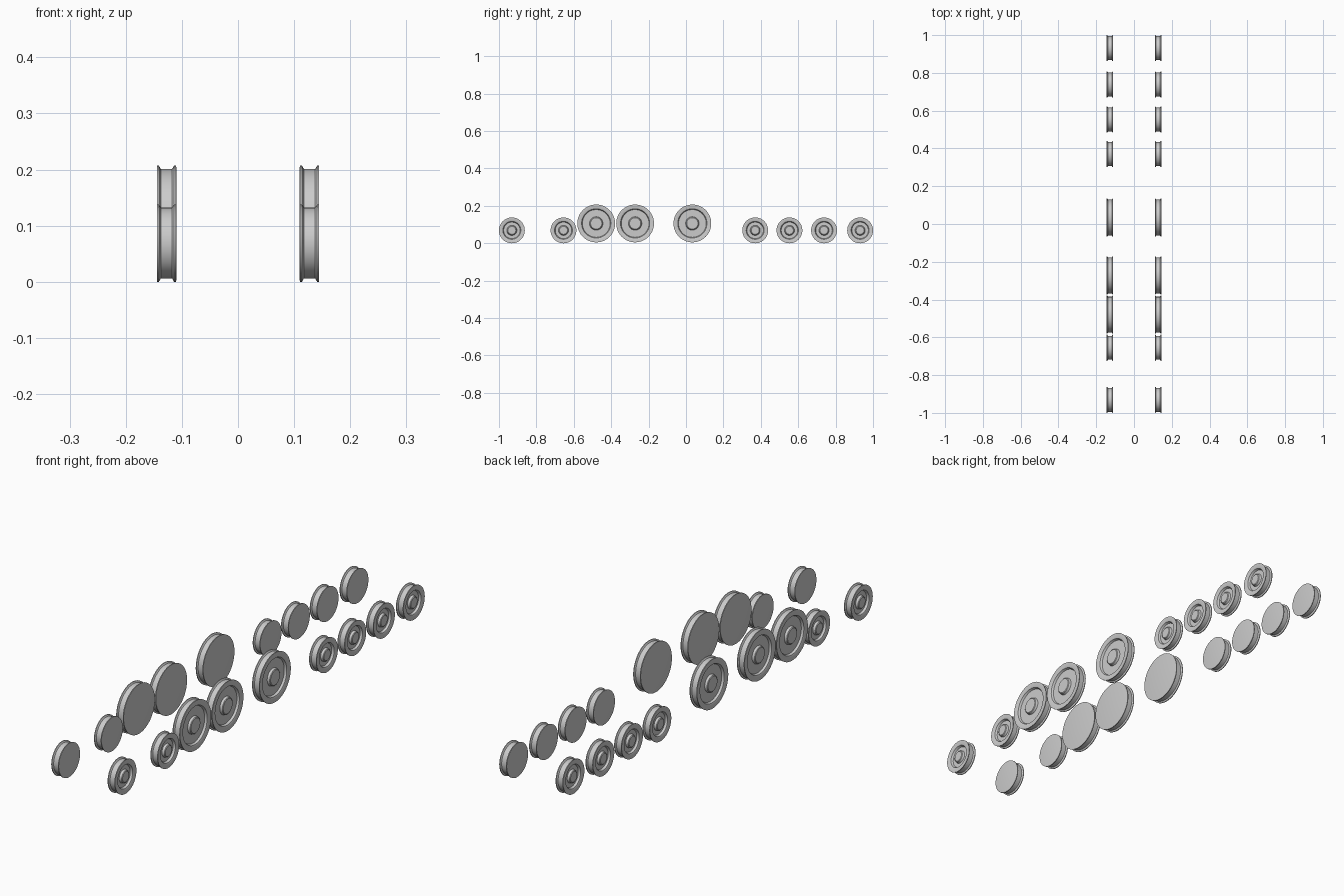
import bpy, bmesh, math

if "Cube" in bpy.data.objects:
    bpy.data.objects.remove(bpy.data.objects["Cube"])

SEG = 64
X_MID = 0.1275


def wheel(name, side, y, z, r, bore, hub):
    # half-profile (offset along axle, radius): flat inner disc, flanged tread, dished outer face
    lip = 0.006
    profile = [
        (-0.0175, 0.0), (-0.0175, r - 0.003), (-0.0170, r), (-0.0135, r),
        (-0.0100, r - lip), (0.0100, r - lip),
        (0.0135, r), (0.0168, r), (0.0168, bore + 0.006),
        (0.0145, bore), (0.0060, bore - 0.004),
        (0.0060, hub + 0.003), (0.0150, hub), (0.0172, hub - 0.003), (0.0172, 0.0),
    ]
    bm = bmesh.new()
    rings = []
    for a, rad in profile:
        if rad == 0:
            rings.append([bm.verts.new((side * a, 0, 0))])
        else:
            rings.append([bm.verts.new((side * a,
                                        rad * math.cos(2 * math.pi * i / SEG),
                                        rad * math.sin(2 * math.pi * i / SEG)))
                          for i in range(SEG)])
    for p, q in zip(rings, rings[1:]):
        for i in range(SEG):
            j = (i + 1) % SEG
            if len(p) == 1:
                bm.faces.new((p[0], q[i], q[j]))
            elif len(q) == 1:
                bm.faces.new((p[i], p[j], q[0]))
            else:
                bm.faces.new((p[i], p[j], q[j], q[i]))
    bmesh.ops.recalc_face_normals(bm, faces=bm.faces)
    mesh = bpy.data.meshes.new(name)
    bm.to_mesh(mesh)
    bm.free()
    ob = bpy.data.objects.new(name, mesh)
    ob.location = (side * X_MID, y, z)
    bpy.context.collection.objects.link(ob)
    bpy.ops.object.select_all(action='DESELECT')
    ob.select_set(True)
    bpy.context.view_layer.objects.active = ob
    bpy.ops.object.shade_smooth_by_angle(angle=math.radians(30))


for side, label in ((-1, "left"), (1, "right")):
    # small carrying wheels
    for n, y in enumerate((-0.931, -0.655, 0.37, 0.553, 0.738, 0.931)):
        wheel(f"small_wheel_{label}_{n + 1}", side, y, 0.069, 0.069, 0.048, 0.024)
    # large driving wheels
    for n, y in enumerate((-0.48, -0.272, 0.034)):
        wheel(f"large_wheel_{label}_{n + 1}", side, y, 0.106, 0.101, 0.078, 0.033)
